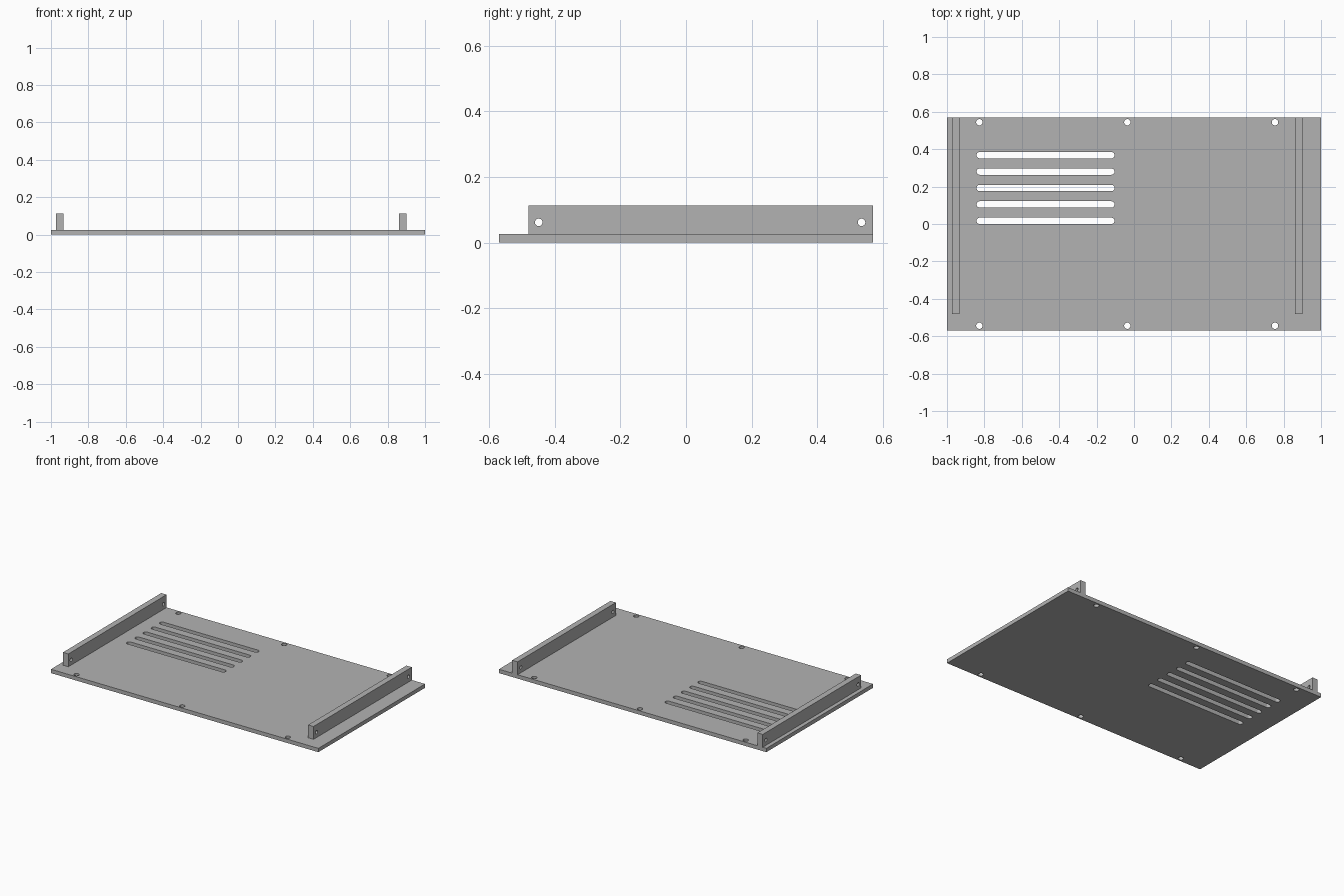
import bpy
import bmesh
from math import pi, cos, sin
from mathutils import Matrix

if "Cube" in bpy.data.objects:
    bpy.data.objects.remove(bpy.data.objects["Cube"], do_unlink=True)

# Single grey finish
grey = bpy.data.materials.new("plain grey")
grey.use_nodes = True
COLOUR = (0.45, 0.45, 0.45, 1)
grey.diffuse_color = COLOUR
grey.node_tree.nodes["Principled BSDF"].inputs["Base Color"].default_value = COLOUR

PLATE_X, PLATE_Y, PLATE_Z = 1.0, 0.57, 0.026
RAIL_FRONT, RAIL_TOP, RAIL_WIDTH = -0.48, 0.113, 0.04


def make_object(name, bm):
    bmesh.ops.recalc_face_normals(bm, faces=bm.faces)
    mesh = bpy.data.meshes.new(name)
    bm.to_mesh(mesh)
    bm.free()
    obj = bpy.data.objects.new(name, mesh)
    bpy.context.collection.objects.link(obj)
    mesh.materials.append(grey)
    return obj


def box(name, low, high):
    bm = bmesh.new()
    size = [h - l for l, h in zip(low, high)]
    centre = [(l + h) / 2 for l, h in zip(low, high)]
    bmesh.ops.create_cube(bm, size=1, matrix=Matrix.Translation(centre) @ Matrix.Diagonal((*size, 1)))
    return make_object(name, bm)


def add_slot(bm, matrix, radius, depth, half_length=0.0, steps=12):
    """Add a prism with round ends; zero half_length gives a round hole."""
    ring = []
    for side in (1, -1):
        for i in range(steps + (1 if half_length else 0)):
            a = pi * i / steps - pi / 2
            ring.append((side * (half_length + radius * cos(a)), side * radius * sin(a)))
    bottom = [bm.verts.new(matrix @ Matrix.Translation((x, y, -depth)).translation) for x, y in ring]
    top = [bm.verts.new(matrix @ Matrix.Translation((x, y, depth)).translation) for x, y in ring]
    bm.faces.new(bottom[::-1])
    bm.faces.new(top)
    for i in range(len(ring)):
        j = (i + 1) % len(ring)
        bm.faces.new((bottom[i], bottom[j], top[j], top[i]))


def cut(target, bm):
    cutter = make_object(target.name + "_cutter", bm)
    cutter.hide_render = True
    mod = target.modifiers.new("holes", "BOOLEAN")
    mod.operation, mod.solver, mod.object = "DIFFERENCE", "EXACT", cutter
    bpy.context.view_layer.objects.active = target
    bpy.ops.object.modifier_apply(modifier=mod.name)
    bpy.data.objects.remove(cutter, do_unlink=True)


# Base plate with screw holes along both long edges and a bank of vent slots
plate = box("base_plate", (-PLATE_X, -PLATE_Y, 0), (PLATE_X, PLATE_Y, PLATE_Z))
holes = bmesh.new()
for x in (-0.827, -0.036, 0.754):
    for y in (-0.544, 0.544):
        add_slot(holes, Matrix.Translation((x, y, 0)), 0.017, 0.1)
for row in range(5):
    y = 0.017 + row * 0.0877
    add_slot(holes, Matrix.Translation((-0.473, y, 0)), 0.017, 0.1, half_length=0.352)
cut(plate, holes)

# Side rails, each drilled through near both ends
for name, x in (("right_rail", -0.953), ("left_rail", 0.881)):
    half = RAIL_WIDTH / 2
    rail = box(name, (x - half, RAIL_FRONT, PLATE_Z), (x + half, PLATE_Y, RAIL_TOP))
    holes = bmesh.new()
    for y in (-0.449, 0.535):
        place = Matrix.Translation((x, y, 0.062)) @ Matrix.Rotation(pi / 2, 4, "Y")
        add_slot(holes, place, 0.0115, 0.1)
    cut(rail, holes)
